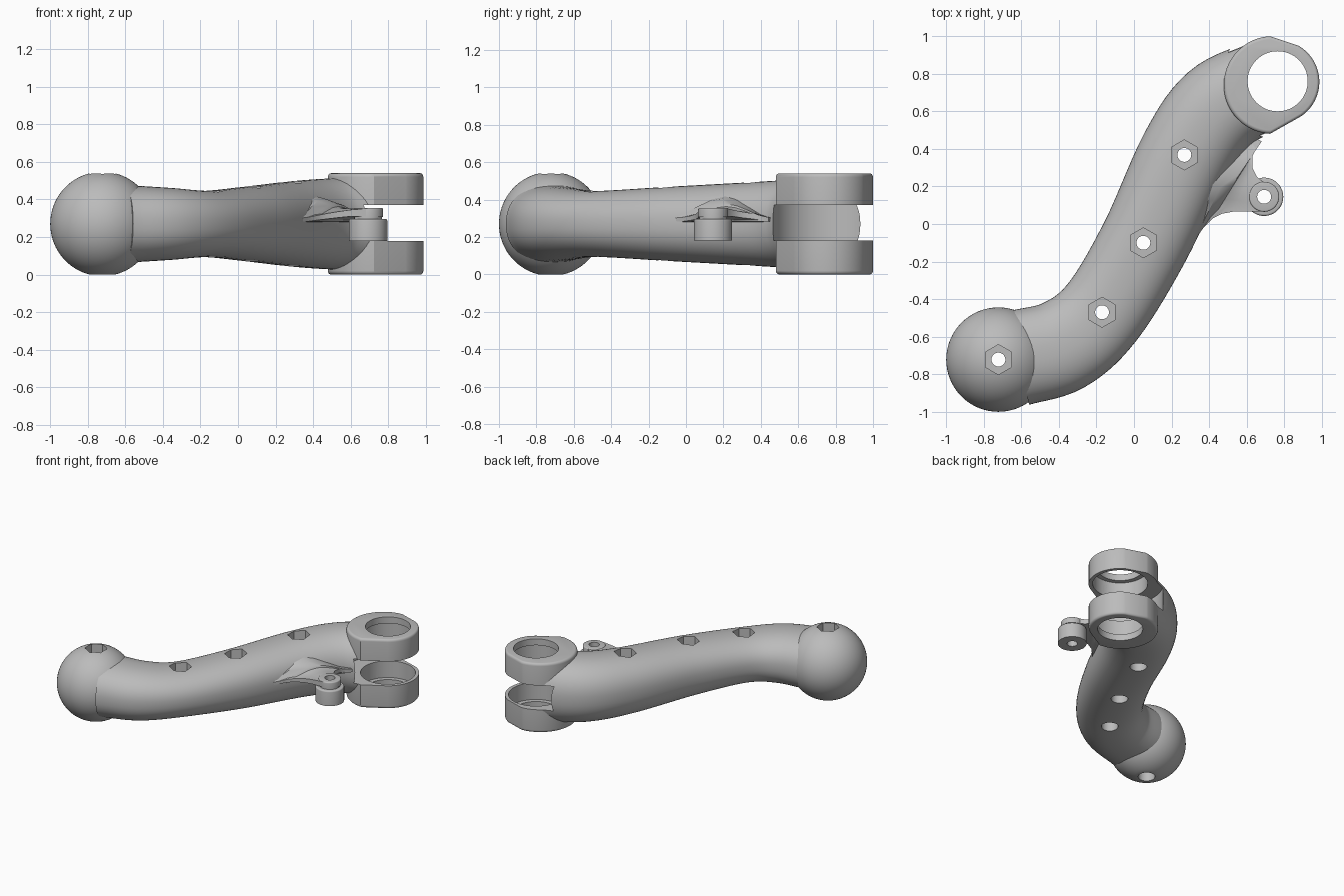
import bpy, bmesh
from math import sin, cos, pi, radians, copysign
from mathutils import Vector

cube = bpy.data.objects.get("Cube")
if cube:
    bpy.data.objects.remove(cube, do_unlink=True)

grey = bpy.data.materials.new("light_grey")
grey.use_nodes = True
COLOUR = (0.5, 0.5, 0.5, 1)
grey.diffuse_color = COLOUR
for node in grey.node_tree.nodes:
    if node.type == 'BSDF_PRINCIPLED':
        node.inputs["Base Color"].default_value = COLOUR

MID = 0.27            # height of the arm's centre line
BORE = (0.765, 0.76)  # axis of the fork
PIN = (0.693, 0.145)  # axis of the side lug
BALL = (-0.722, -0.722)


def finish(name, bm):
    bmesh.ops.recalc_face_normals(bm, faces=bm.faces)
    mesh = bpy.data.meshes.new(name)
    bm.to_mesh(mesh)
    bm.free()
    mesh.materials.append(grey)
    obj = bpy.data.objects.new(name, mesh)
    bpy.context.collection.objects.link(obj)
    return obj


def skin(name, rings):
    """Closed solid through rings of points."""
    bm = bmesh.new()
    rows = [[bm.verts.new(p) for p in ring] for ring in rings]
    for r, s in zip(rows, rows[1:]):
        for k in range(len(r)):
            j = (k + 1) % len(r)
            bm.faces.new((r[k], r[j], s[j], s[k]))
    bm.faces.new(rows[0])
    bm.faces.new(rows[-1])
    return finish(name, bm)


def arc(centre, r, n=64, start=0, end=360):
    steps = n if end - start == 360 else n - 1
    angles = [radians(start + (end - start) * i / steps) for i in range(n)]
    return [(centre[0] + r * cos(a), centre[1] + r * sin(a)) for a in angles]


def prism(name, outline, plain_z, rim_z, rim=0.0, centre=BORE):
    """Upright prism whose rim_z end is rounded by the rim radius."""
    reach = max((Vector(p) - Vector(centre)).length for p in outline)
    inward = copysign(1, plain_z - rim_z)
    levels = [(plain_z, 1.0)]
    if rim:
        for a in (0, pi / 8, pi / 4, 3 * pi / 8, pi / 2):
            levels.append((rim_z + inward * rim * (1 - sin(a)),
                           1 - rim * (1 - cos(a)) / reach))
    else:
        levels.append((rim_z, 1.0))
    cx, cy = centre
    return skin(name, [[(cx + (x - cx) * f, cy + (y - cy) * f, z)
                        for x, y in outline] for z, f in levels])


def cut(obj, cutters):
    bpy.context.view_layer.objects.active = obj
    for cutter in cutters:
        mod = obj.modifiers.new("cut", 'BOOLEAN')
        mod.operation = 'DIFFERENCE'
        mod.solver = 'EXACT'
        mod.use_self = True
        mod.object = cutter
        bpy.ops.object.modifier_apply(modifier=mod.name)


def bolt_cutters(centre, half_height):
    """Through hole, hexagonal nut pocket on top, round pocket below."""
    top, bottom = MID + half_height, MID - half_height
    return [prism("hole_cutter", arc(centre, 0.037, 32), -1, 1),
            prism("nut_cutter", arc(centre, 0.08, 6, 90, 450), top - 0.09, 1),
            prism("head_cutter", arc(centre, 0.06, 32), -1, bottom + 0.08)]


# Swept arm: x, y, half width, half height along the centre line
stations = [Vector(s) for s in (
    (-0.62, -0.715, 0.255, 0.208), (-0.38, -0.648, 0.25, 0.193),
    (-0.17, -0.47, 0.237, 0.177), (0.055, -0.10, 0.24, 0.198),
    (0.275, 0.365, 0.25, 0.224), (0.455, 0.615, 0.255, 0.24),
    (0.69, 0.74, 0.245, 0.252))]


def spline(points, steps):
    pts = [2 * points[0] - points[1]] + points + [2 * points[-1] - points[-2]]
    path = []
    for p, q, r, s in zip(pts, pts[1:], pts[2:], pts[3:]):
        for i in range(steps):
            t = i / steps
            path.append(0.5 * (2 * q + (r - p) * t
                               + (2 * p - 5 * q + 4 * r - s) * t ** 2
                               + (3 * q - p - 3 * r + s) * t ** 3))
    return path + [points[-1]]


def make_arm(sides=56):
    path = spline(stations, 7)
    rings = []
    for i, p in enumerate(path):
        along = path[min(i + 1, len(path) - 1)] - path[max(i - 1, 0)]
        side = Vector((-along.y, along.x)).normalized()
        ring = []
        for k in range(sides):
            a = 2 * pi * k / sides
            u, v = (copysign(abs(f) ** (2 / 2.3), f) for f in (cos(a), sin(a)))
            ring.append((p.x + side.x * p.z * u,
                         p.y + side.y * p.z * u, MID + p.w * v))
        rings.append(ring)
    return skin("curved_arm", rings)


arm = make_arm()

# Ball end with flattened poles
bm = bmesh.new()
bmesh.ops.create_uvsphere(bm, u_segments=64, v_segments=40, radius=0.278)
for v in bm.verts:
    v.co.z = max(-MID, min(MID, v.co.z))
bmesh.ops.translate(bm, verts=bm.verts, vec=(*BALL, MID))
ball = finish("ball_end", bm)

# Fork cheeks, rounded on their outer rims
cheek_outline = (arc((0.738, 0.74), 0.26, 40, 93, 267)
                 + arc((0.765, 0.757), 0.222, 32, -55, 60))
upper_cheek = prism("upper_fork_cheek", cheek_outline, 0.37, 0.54, 0.02)
lower_cheek = prism("lower_fork_cheek", cheek_outline, 0.18, 0, 0.02)

# Lug web: front edge, back edge, bottom, edge top and crown heights
web_rows = [((0.69, 0.066), (0.69, 0.224), 0.31, 0.352, 0.352),
            ((0.60, 0.066), (0.655, 0.25), 0.31, 0.345, 0.352),
            ((0.53, 0.066), (0.63, 0.30), 0.303, 0.335, 0.353),
            ((0.47, 0.055), (0.63, 0.36), 0.296, 0.325, 0.357),
            ((0.42, 0.03), (0.65, 0.40), 0.29, 0.315, 0.363),
            ((0.37, -0.02), (0.68, 0.44), 0.283, 0.305, 0.377),
            ((0.32, -0.09), (0.60, 0.48), 0.28, 0.30, 0.405),
            ((0.25, -0.05), (0.50, 0.50), 0.28, 0.30, 0.43)]


def make_web(columns=9):
    rings = []
    for front, back, low, edge, crown in web_rows:
        a, b = Vector(front), Vector(back)
        line = [(*a.lerp(b, i / (columns - 1)), 2 * i / (columns - 1) - 1)
                for i in range(columns)]
        rings.append([(x, y, low) for x, y, s in line]
                     + [(x, y, edge + (crown - edge) * (1 - s * s) ** 2)
                        for x, y, s in reversed(line)])
    return skin("lug_web", rings)


web = make_web()

# Lug discs
lug_top = prism("lug_top", arc(PIN, 0.08, 48), 0.308, 0.355, 0.008, PIN)
lug_neck = prism("lug_neck", arc(PIN, 0.074, 48), 0.285, 0.32)
lug_boss = prism("lug_boss", arc(PIN, 0.102, 48), 0.18, 0.297, 0.01, PIN)

# Fork slot, bore and bearing seats
slot = prism("slot_cutter", arc(BORE, 0.305, 96), 0.18, 0.37)
bore = prism("bore_cutter", arc(BORE, 0.16, 64), -1, 1)
seat = prism("seat_cutter", arc(BORE, 0.195, 64), 0.05, 0.49)
cut(arm, [slot, seat, bore])
for cheek in (upper_cheek, lower_cheek):
    cut(cheek, [seat, bore])
cutters = [slot, bore, seat]

# Bolt holes along the arm and through the ball
for part, centre, half in ((arm, (-0.17, -0.47), 0.177),
                           (arm, (0.05, -0.10), 0.198),
                           (arm, (0.268, 0.368), 0.224),
                           (ball, BALL, MID)):
    tools = bolt_cutters(centre, half)
    cut(part, tools)
    cutters += tools

# Pin hole through the lug
pin = prism("pin_cutter", arc(PIN, 0.037, 32), -1, 1)
for part in (web, lug_top, lug_neck, lug_boss):
    cut(part, [pin])
cutters.append(pin)

for cutter in cutters:
    bpy.data.objects.remove(cutter, do_unlink=True)

# Smooth shading with crisp machined edges
parts = [arm, ball, upper_cheek, lower_cheek, web, lug_top, lug_neck, lug_boss]
bpy.ops.object.select_all(action='DESELECT')
for part in parts:
    part.select_set(True)
bpy.context.view_layer.objects.active = arm
bpy.ops.object.shade_smooth_by_angle(angle=radians(32))
